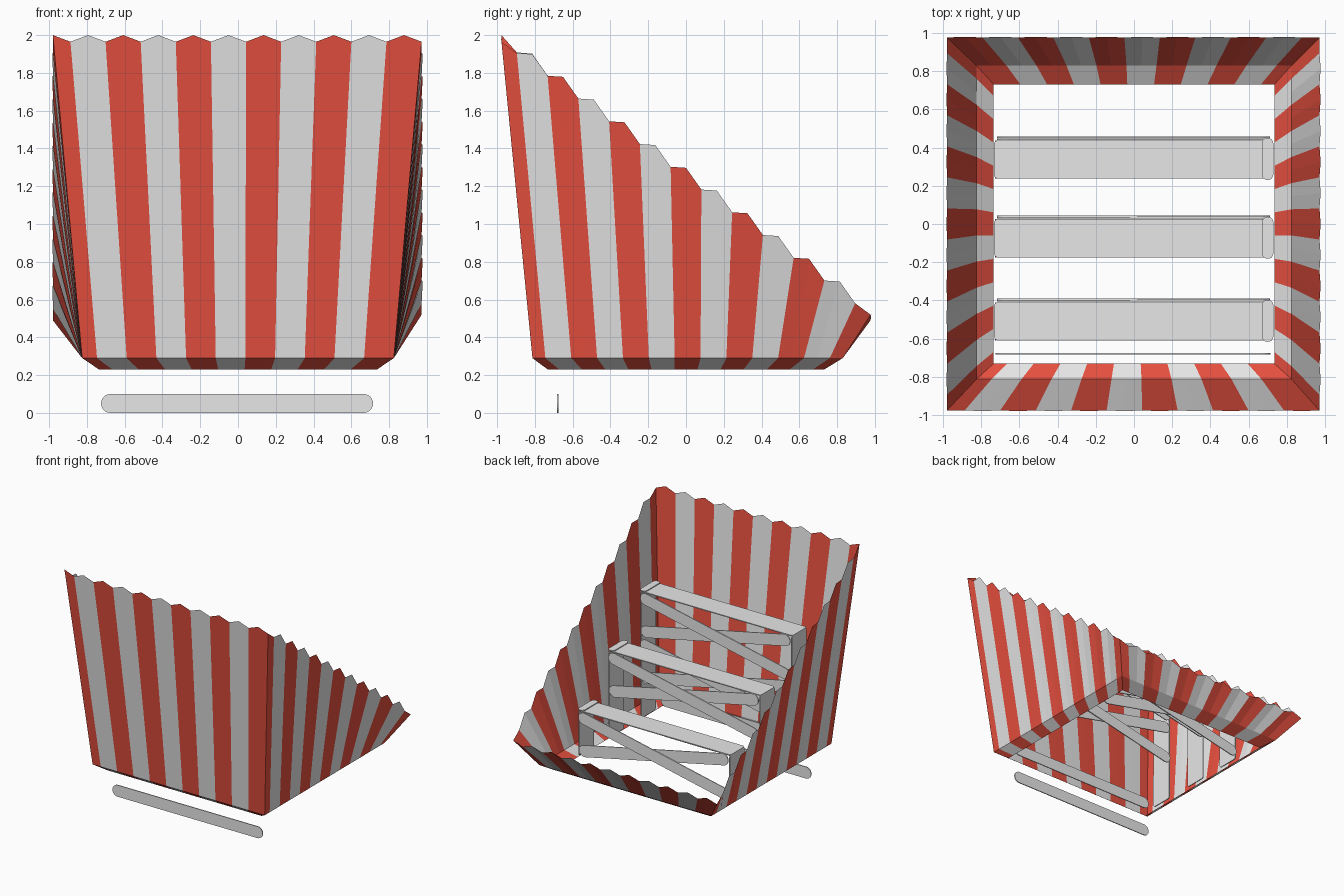
import bpy, bmesh, math
from mathutils import Vector, Matrix

if "Cube" in bpy.data.objects:
    bpy.data.objects.remove(bpy.data.objects["Cube"], do_unlink=True)


def material(name, color):
    m = bpy.data.materials.new(name)
    m.use_nodes = True
    m.diffuse_color = color
    m.node_tree.nodes["Principled BSDF"].inputs["Base Color"].default_value = color
    return m


RED = material("stripe red", (0.8, 0.08, 0.05, 1))
WHITE = material("paper white", (0.8, 0.8, 0.8, 1))


def finish(name, bm, *mats):
    mesh = bpy.data.meshes.new(name)
    bm.to_mesh(mesh)
    bm.free()
    for m in mats:
        mesh.materials.append(m)
    ob = bpy.data.objects.new(name, mesh)
    bpy.context.collection.objects.link(ob)
    return ob


# Carton corners at three heights: mouth, fold and open bottom
def corner(ring, sx, sy):
    if ring == 0:
        return Vector((0.972 if sx > 0 else -0.98, sy * 0.977, 0))
    if ring == 1:
        return Vector((sx * 0.825, 0.83 if sy > 0 else -0.813, 0.29))
    return Vector((sx * 0.736, sy * 0.732, 0.23))


def wall(name, start, end, z_start, z_end, count, bump, bulge, peak=0):
    """Striped wall with a scalloped top; odd columns are stripe borders."""
    bm = bmesh.new()
    columns = []
    mid = Vector((start[0] + end[0], start[1] + end[1], 0)).normalized()
    for i in range(count + 1):
        t = i / count
        col = [corner(r, *start).lerp(corner(r, *end), t) for r in range(3)]
        col[0].z = z_start + (z_end - z_start) * t
        if i == 0:
            col[0].z += peak
        elif i % 2 == 0 and i < count:
            col[0].z += bump
            col[0] += mid * bulge
        columns.append([bm.verts.new(p) for p in col])
    for i, (a, b) in enumerate(zip(columns, columns[1:])):
        for r in range(2):
            f = bm.faces.new((a[r + 1], b[r + 1], b[r], a[r]))
            f.material_index = (i + 1) // 2 % 2
    finish(name, bm, RED, WHITE)


wall("front_wall", (-1, -1), (1, -1), 1.965, 1.965, 21, 0.035, 0.003, 0.035)
wall("back_wall", (1, 1), (-1, 1), 0.49, 0.49, 21, 0.03, 0.004, 0.03)
wall("left_wall", (1, -1), (1, 1), 1.965, 0.52, 24, 0.055, 0.006)
wall("right_wall", (-1, -1), (-1, 1), 1.97, 0.49, 24, 0.055, 0.002, 0.03)


def slat(name, length, width, radius, matrix, thick=0.008):
    """Flat bar in the local XZ plane with rounded corners."""
    bm = bmesh.new()
    verts = []
    for k, (sx, sz) in enumerate(((1, 1), (-1, 1), (-1, -1), (1, -1))):
        c = Vector((sx * (length / 2 - radius), -thick / 2, sz * (width / 2 - radius)))
        for j in range(7):
            a = math.pi / 2 * (k + j / 6)
            verts.append(bm.verts.new(c + radius * Vector((math.cos(a), 0, math.sin(a)))))
    face = bm.faces.new(verts)
    side = bmesh.ops.extrude_face_region(bm, geom=[face])
    moved = [v for v in side["geom"] if isinstance(v, bmesh.types.BMVert)]
    bmesh.ops.translate(bm, verts=moved, vec=(0, thick, 0))
    bmesh.ops.recalc_face_normals(bm, faces=bm.faces[:])
    bm.transform(matrix)
    finish(name, bm, WHITE)


def place(x, y, z, angle=0, axis='Y'):
    return Matrix.Translation((x, y, z)) @ Matrix.Rotation(angle, 4, axis)


# Loose bars along the front
slat("lower_front_bar", 1.44, 0.1, 0.0495, place(-0.005, -0.68, 0.05))
slat("upper_front_bar", 1.44, 0.1, 0.0495, place(-0.005, -0.68, 0.31))

# Stepped shelves: flat top, end legs and crossed braces
FLAT = math.pi / 2
RISE = math.atan2(0.3, 1.4)
UPRIGHT = Matrix.Rotation(FLAT, 4, 'Z') @ Matrix.Rotation(FLAT, 4, 'Y')
steps = (("front", -0.51, 1.35, 2), ("middle", -0.075, 1.0, 1), ("rear", 0.338, 0.64, 1))
for label, y, top, levels in steps:
    slat(label + "_shelf_top", 1.46, 0.2, 0.02, place(-0.003, y, top, FLAT, 'X'))
    slat(label + "_shelf_end", 0.06, 0.22, 0.029, place(0.70, y + 0.003, top + 0.012, FLAT, 'X'))
    for side, x in (("left", 0.72), ("right", -0.725)):
        height = top - 0.25
        slat(label + "_leg_" + side, height, 0.2, 0.02,
             Matrix.Translation((x, y, 0.25 + height / 2)) @ UPRIGHT)
    for k in range(levels):
        z = top - 0.19 - 0.4 * k
        slat(label + "_brace_a", 1.46, 0.1, 0.0495, place(-0.003, y + 0.107, z, RISE))
        slat(label + "_brace_b", 1.46, 0.1, 0.0495, place(-0.003, y + 0.116, z, -RISE))
